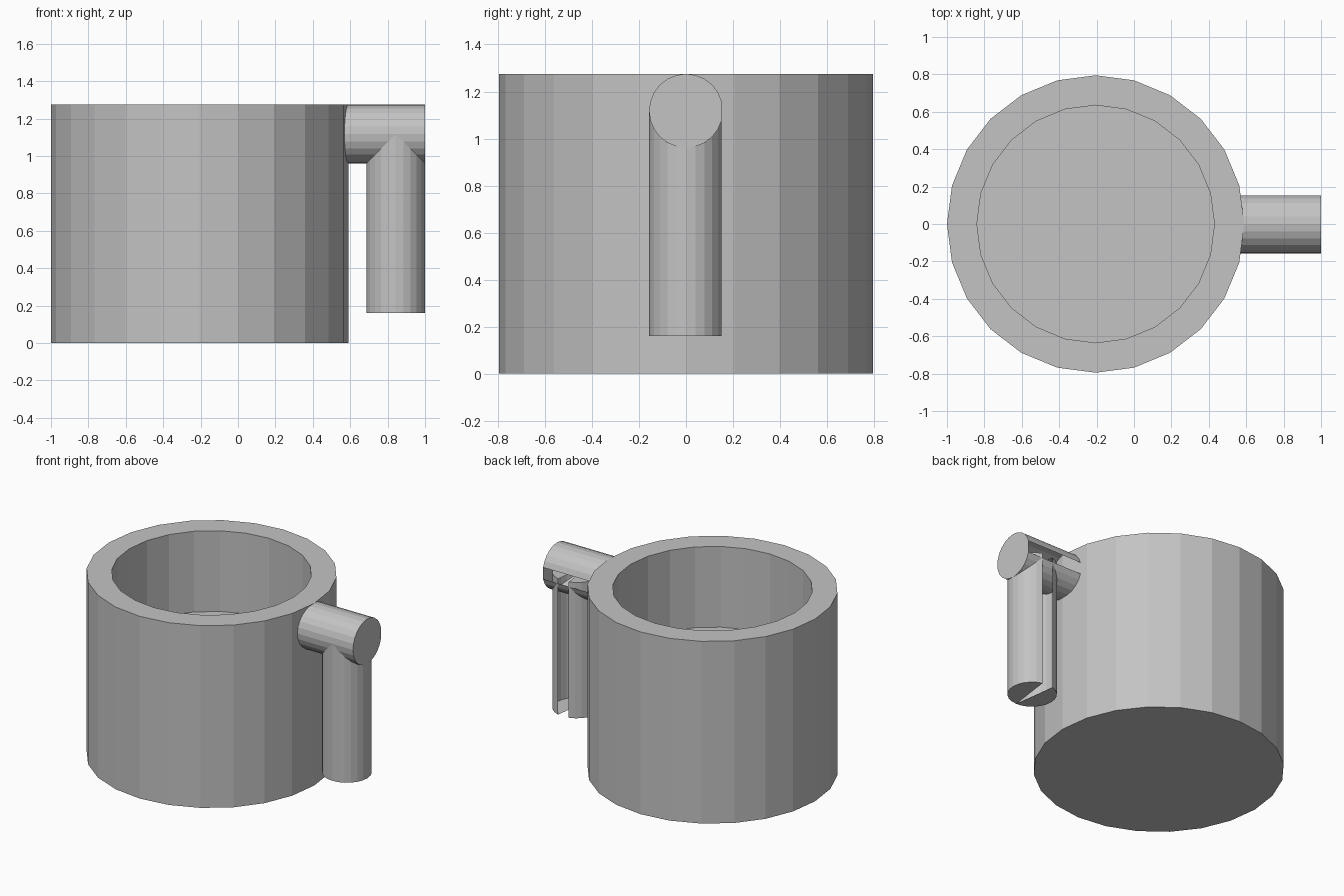
import bpy, bmesh, math
from mathutils import Matrix

cube = bpy.data.objects.get("Cube")
if cube:
    bpy.data.objects.remove(cube)

grey = bpy.data.materials.new("plain_grey")
grey.use_nodes = True
colour = (0.55, 0.55, 0.55, 1)
grey.diffuse_color = colour
grey.node_tree.nodes["Principled BSDF"].inputs["Base Color"].default_value = colour

SIDES = 24
STEP = math.tau / SIDES
HEIGHT = 1.275
ROD_R = 0.157


def finish(name, bm, matrix):
    bmesh.ops.recalc_face_normals(bm, faces=bm.faces)
    mesh = bpy.data.meshes.new(name)
    bm.to_mesh(mesh)
    bm.free()
    mesh.materials.append(grey)
    obj = bpy.data.objects.new(name, mesh)
    obj.matrix_world = matrix
    bpy.context.collection.objects.link(obj)


def ring(bm, radius, z, angles):
    return [bm.verts.new((radius * math.cos(a), radius * math.sin(a), z)) for a in angles]


def bridge(bm, low, high, closed):
    count = len(low)
    for i in range(count if closed else count - 1):
        j = (i + 1) % count
        bm.faces.new((low[i], low[j], high[j], high[i]))


# Cup: outer wall, rim, inner wall and raised floor
def build_cup():
    bm = bmesh.new()
    angles = [i * STEP for i in range(SIDES)]
    profile = [(0.795, 0), (0.795, HEIGHT), (0.635, HEIGHT), (0.635, 0.71)]
    rings = [ring(bm, r, z, angles) for r, z in profile]
    for low, high in zip(rings, rings[1:]):
        bridge(bm, low, high, True)
    bm.faces.new(rings[0])
    bm.faces.new(rings[-1])
    finish("cup", bm, Matrix.Translation((-0.205, 0, 0)))


# Handle rod: hollow, with an open slot along its back side
def build_rod(name, length, matrix, split_caps):
    bm = bmesh.new()
    start = math.pi / 2 + STEP
    angles = [start + i * STEP for i in range(SIDES - 1)]
    low, high = (ring(bm, ROD_R, z, angles) for z in (0, length))
    bridge(bm, low, high, False)
    middle = SIDES // 2 - 1
    for cap in (low, high):
        if split_caps:
            bm.faces.new(cap[:middle + 1])
            bm.faces.new(cap[middle:])
        else:
            bm.faces.new(cap)
    finish(name, bm, matrix)


build_cup()
arm_z = HEIGHT - ROD_R
build_rod("handle_arm", 0.44,
          Matrix.Translation((0.56, 0, arm_z)) @ Matrix.Rotation(math.pi / 2, 4, 'Y'), False)
build_rod("handle_grip", 0.95, Matrix.Translation((1 - ROD_R, 0, 0.16)), True)
